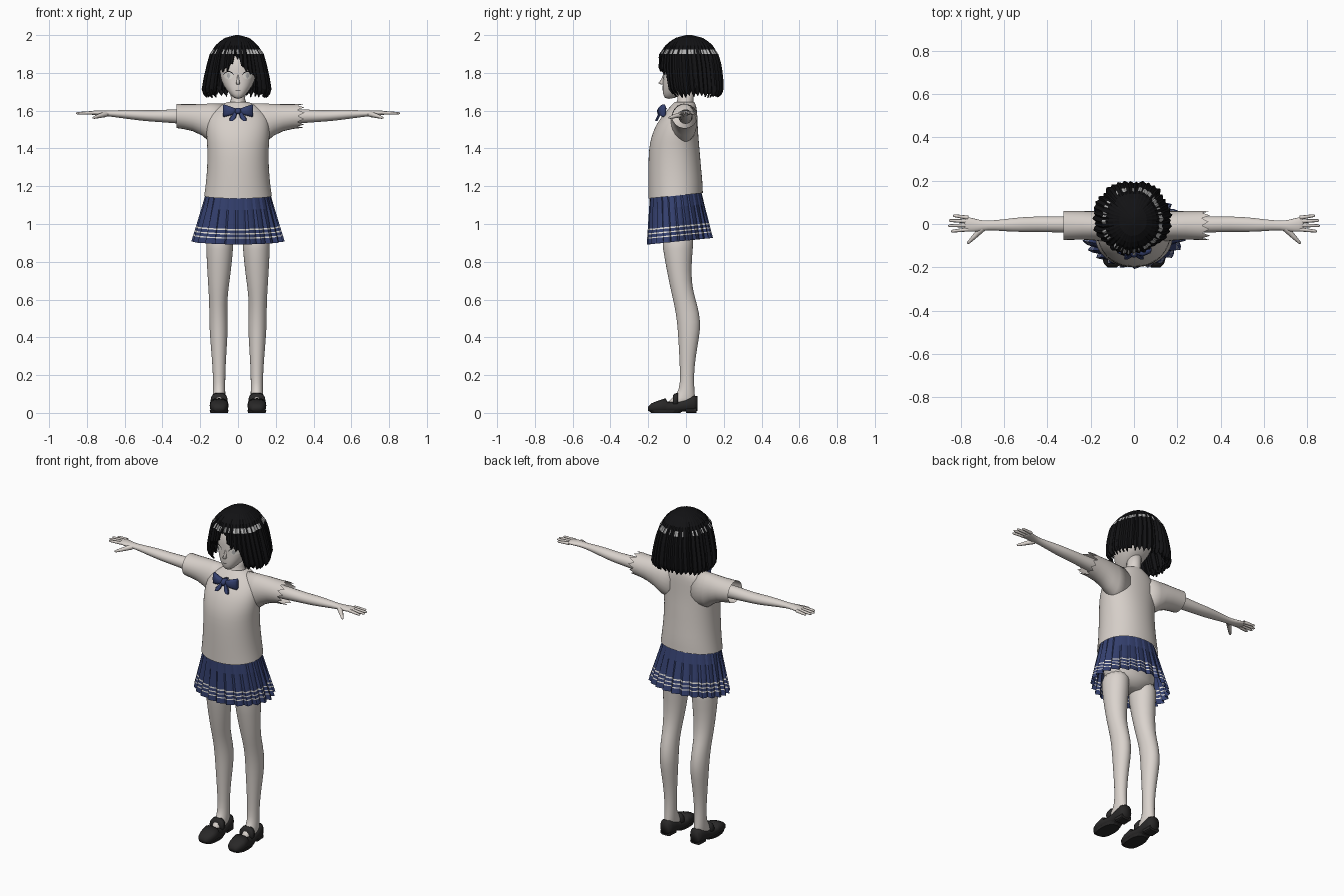
import bpy, bmesh, math, random
from math import sin, cos, pi, asin
from mathutils import Vector

random.seed(4)
if "Cube" in bpy.data.objects:
    bpy.data.objects.remove(bpy.data.objects["Cube"])


def material(name, r, g, b):
    m = bpy.data.materials.new(name)
    m.use_nodes = True
    m.diffuse_color = (r, g, b, 1)
    bsdf = m.node_tree.nodes["Principled BSDF"]
    bsdf.inputs["Base Color"].default_value = (r, g, b, 1)
    bsdf.inputs["Roughness"].default_value = 0.8
    return m


SKIN = material("pale skin", .70, .65, .61)
SHIRT = material("cream cloth", .67, .62, .58)
NAVY = material("navy cloth", .035, .052, .16)
TRIM = material("white trim", .78, .75, .70)
HAIR = material("black hair", .006, .006, .007)
SHINE = material("hair shine", .45, .45, .45)
LEATHER = material("dark leather", .022, .021, .021)
AXES = {"z": lambda t, a, b: (a, b, t), "x": lambda t, a, b: (t, a, b),
        "y": lambda t, a, b: (a, t, b)}


def build(name, verts, faces, mats, smooth=True, mirror=False, subdiv=0, slots=None):
    me = bpy.data.meshes.new(name)
    me.from_pydata(verts, [], faces)
    for m in mats:
        me.materials.append(m)
    for i, p in enumerate(me.polygons):
        p.use_smooth = smooth
        if slots:
            p.material_index = slots[i]
    bm = bmesh.new()
    bm.from_mesh(me)
    bmesh.ops.recalc_face_normals(bm, faces=bm.faces)
    bm.to_mesh(me)
    bm.free()
    ob = bpy.data.objects.new(name, me)
    bpy.context.collection.objects.link(ob)
    if mirror:
        ob.modifiers.new("mirror", "MIRROR").use_mirror_merge = False
    if subdiv:
        ob.modifiers.new("smooth", "SUBSURF").levels = subdiv
        ob.modifiers["smooth"].render_levels = subdiv
    return ob


def section(row, ang, p=1.0):
    """Point on the oval cross-section of a row (position, a0, a1, b0, b1)."""
    t, a0, a1, b0, b1 = row
    s, c = sin(ang), cos(ang)
    s, c = math.copysign(abs(s) ** p, s), math.copysign(abs(c) ** p, c)
    return t, (a0 + a1) / 2 + (a1 - a0) / 2 * s, (b0 + b1) / 2 - (b1 - b0) / 2 * c


def row_at(rows, t):
    for lo, hi in zip(rows, rows[1:]):
        if min(lo[0], hi[0]) <= t <= max(lo[0], hi[0]):
            f = (t - lo[0]) / (hi[0] - lo[0])
            return [a + (b - a) * f for a, b in zip(lo, hi)]
    return rows[-1]


def grid_faces(rows, cols, closed=True):
    return [(r * cols + c, r * cols + (c + 1) % cols,
             (r + 1) * cols + (c + 1) % cols, (r + 1) * cols + c)
            for r in range(rows - 1) for c in range(cols if closed else cols - 1)]


def loft(name, axis, rows, mat, n=16, p=1.0, caps=(True, True), tweak=None, **kw):
    verts = [AXES[axis](*section(r, 2 * pi * k / n, p)) for r in rows for k in range(n)]
    if tweak:
        verts = [tweak(i, v) for i, v in enumerate(verts)]
    faces = grid_faces(len(rows), n)
    if caps[0]:
        faces.append(tuple(range(n)))
    if caps[1]:
        faces.append(tuple(range(len(verts) - n, len(verts))))
    return build(name, verts, faces, [mat], **kw)


def tube(name, p0, p1, r0, r1, mat, n=8):
    p0, p1 = Vector(p0), Vector(p1)
    q = (p1 - p0).to_track_quat("Z", "Y")
    verts = [tuple(p0.lerp(p1, f) + q @ Vector((r * cos(2 * pi * k / n), r * sin(2 * pi * k / n), 0)))
             for f, r in ((0, r0), (.5, (r0 + r1) / 2), (.92, r1), (1, r1 * .5)) for k in range(n)]
    build(name, verts, grid_faces(4, n) + [tuple(range(3 * n, 4 * n))], [mat], mirror=True)


# Head, nose and neck
HEAD = [(1.662, -.015, .015, -.11, -.07), (1.685, -.042, .042, -.123, -.02),
        (1.73, -.078, .078, -.125, .06), (1.78, -.096, .096, -.12, .1),
        (1.85, -.1, .1, -.125, .12), (1.92, -.08, .08, -.095, .09), (1.96, -.04, .04, -.05, .05)]
loft("head", "z", HEAD, SKIN, n=28, p=.85, subdiv=1)
loft("nose", "z", [(1.738, -.008, .008, -.132, -.1), (1.746, -.01, .01, -.146, -.1),
                   (1.765, -.007, .007, -.132, -.1), (1.79, -.004, .004, -.122, -.1)], SKIN, n=8)
loft("neck", "z", [(1.58, -.07, .07, -.075, .05), (1.63, -.048, .048, -.055, .04),
                   (1.66, -.038, .038, -.045, .04), (1.74, -.04, .04, -.045, .045)], SKIN)


# Painted face details laid on the head
def face_plate(name, x0, x1, low, high, mat, mirror=True, off=.003, n=10):
    verts = []
    for f in (low, high):
        for k in range(n + 1):
            u = k / n
            x, z = x0 + (x1 - x0) * u, f(u)
            row = row_at(HEAD, z)
            ang = math.copysign(asin(min(1, abs(x) / row[2]) ** (1 / .85)), x)
            verts.append((x, section(row, ang, .85)[2] - off, z))
    build(name, verts, grid_faces(2, n + 1, False), [mat], mirror=mirror)


lid = lambda u: 1.785 + .02 * sin(pi * u) ** .6
face_plate("eye_white", .026, .074, lambda u: 1.782 - .016 * sin(pi * u) ** .6, lid, TRIM)
face_plate("iris", .041, .059, lambda u: 1.784 - .013 * sin(pi * u), lambda u: 1.786 + .014 * sin(pi * u), SHINE, off=.005)
face_plate("upper_lash", .023, .078, lid, lambda u: lid(u) + .005, HAIR, off=.004)
face_plate("mouth", -.014, .014, lambda u: 1.708, lambda u: 1.7105, HAIR, False)

# Bobbed hair with parted fringe
BOB = [(2.0, -.012, .004, .0, .03), (1.988, -.065, .055, -.05, .085), (1.955, -.112, .098, -.1, .135),
       (1.9, -.148, .134, -.135, .17), (1.84, -.164, .15, -.142, .187), (1.77, -.18, .165, -.14, .195),
       (1.71, -.19, .174, -.13, .198), (1.68, -.178, .163, -.1, .185), (1.64, -.15, .135, -.08, .15)]


def fringe(ang):
    a = abs(ang)
    if a < .24:
        return 1.89 - .085 * a / .24
    return 1.805 - .07 * (a - .24) if a < .66 else 1.672


def hair_layer(name, scale, hem, shine):
    n, high = 120, (2.0, 1.995, 1.985, 1.965, 1.945, 1.925, 1.9)
    verts, slots, low = [], [], 8
    depth = [random.uniform(.95, 1.04) for _ in range(n // 3)]
    drop = [random.uniform(-.006, .014) for _ in range(n // 3)]
    for r in range(len(high) + low):
        for k in range(n):
            ang = 2 * pi * k / n
            ang = ang - 2 * pi if ang > pi else ang
            lock = k // 3
            tip = hem(ang) + drop[lock] + (0, .016, .022)[k % 3]
            f = max(0, r - len(high) + 1) / low
            z = high[r] if r < len(high) else high[-1] + (tip - high[-1]) * f
            _, x, y = section(row_at(BOB, z), ang)
            s = scale * (1 + (depth[lock] - 1 + (.0, .025, -.02)[k % 3]) * min(1, r / 7))
            verts.append((-.007 + (x + .007) * s, .022 + (y - .022) * s, 1.8 + (z - 1.8) * (.97 if scale < 1 else 1)))
    faces = grid_faces(len(high) + low, n)
    for i in range(len(faces)):
        slots.append(1 if shine and i // n == 5 and random.random() < .5 else 0)
    faces.append(tuple(range(n)))
    slots.append(0)
    return build(name, verts, faces, [HAIR, SHINE], smooth=False, slots=slots)


ob = hair_layer("hair_outer", 1, fringe, True)
sol = ob.modifiers.new("thickness", "SOLIDIFY")
sol.thickness = .008
hair_layer("hair_under", .86, lambda a: 1.86 if abs(a) < 1.0 else 1.69, False)

# Shirt body and sleeves, the left cuff torn
loft("shirt_body", "z", [(1.14, -.18, .18, -.2, .09), (1.2, -.171, .171, -.2, .088), (1.3, -.163, .163, -.2, .08),
                         (1.4, -.162, .162, -.197, .072), (1.46, -.168, .168, -.185, .066),
                         (1.53, -.168, .168, -.158, .062), (1.585, -.155, .155, -.115, .06),
                         (1.625, -.11, .11, -.082, .055), (1.645, -.056, .056, -.06, .045)],
     SHIRT, n=32, p=.95, caps=(False, False), subdiv=1,
     tweak=lambda i, v: (v[0], v[1], v[2] + (.1 * (v[1] + .15) if v[2] < 1.25 else 0)))
SLEEVE = [(.07, -.085, .055, 1.42, 1.637), (.15, -.08, .058, 1.435, 1.637), (.19, -.075, .06, 1.468, 1.636),
          (.24, -.072, .06, 1.492, 1.634), (.29, -.073, .06, 1.503, 1.634), (.325, -.074, .06, 1.508, 1.636)]
for side, label in ((1, "left"), (-1, "right")):
    def cuff(i, v, torn=side > 0):
        if torn and i >= 24 * 5:
            return (v[0] + (.028 if i % 2 else -.012) * random.uniform(.6, 1), v[1], v[2])
        return v
    loft(label + "_sleeve", "x", [(side * r[0], *r[1:]) for r in SLEEVE], SHIRT, n=24,
         caps=(True, False), tweak=cuff)

# Arms and hands
loft("arm", "x", [(.2, -.045, .04, 1.52, 1.612), (.36, -.04, .036, 1.535, 1.607), (.45, -.036, .035, 1.541, 1.602),
                  (.52, -.038, .033, 1.547, 1.605), (.6, -.034, .022, 1.558, 1.605), (.68, -.027, .014, 1.569, 1.6),
                  (.72, -.036, .02, 1.572, 1.602), (.765, -.037, .034, 1.576, 1.601),
                  (.785, -.03, .032, 1.58, 1.597)], SKIN, mirror=True, subdiv=1)
for i, (y, reach) in enumerate(((.029, .835), (.012, .855), (-.006, .858), (-.025, .845))):
    tube("finger_%d" % (i + 1), (.765, y, 1.589), (reach, y * 1.35, 1.586), .0095, .0065, SKIN)
tube("thumb", (.7, -.02, 1.582), (.768, -.09, 1.562), .016, .007, SKIN)

# Pelvis and legs
loft("pelvis", "z", [(.9, -.06, .06, -.09, .02), (.95, -.165, .165, -.135, .05),
                     (1.05, -.165, .165, -.16, .07), (1.14, -.15, .15, -.16, .06)], SKIN, n=20)
LEG = [(.98, .095, .078, -.135, .05), (.87, .097, .073, -.125, .037), (.75, .1, .064, -.102, .028),
       (.65, .104, .053, -.082, .036), (.57, .105, .048, -.062, .062), (.48, .103, .05, -.048, .08),
       (.4, .102, .047, -.042, .071), (.3, .101, .039, -.036, .052), (.2, .1, .033, -.032, .042),
       (.12, .1, .033, -.034, .045), (.08, .1, .034, -.07, .05), (.04, .1, .036, -.12, .05)]
loft("leg", "z", [(z, c - h, c + h, f, b) for z, c, h, f, b in LEG], SKIN, mirror=True, subdiv=1)

# Strapped shoes
SHOE = [(-.2, .022, .01, .034), (-.185, .038, .005, .05), (-.15, .049, .002, .064), (-.108, .05, .002, .078),
        (-.1, .049, .002, .06), (-.05, .045, .004, .058), (0, .041, .008, .075), (.04, .04, .008, .092),
        (.06, .03, .01, .088)]
loft("shoe", "y", [(y, .1 - h, .1 + h, a, b) for y, h, a, b in SHOE], LEATHER, p=.75, mirror=True)
loft("shoe_strap", "y", [(-.068, .056, .144, .03, .094), (-.06, .055, .145, .03, .102),
                         (-.042, .057, .143, .03, .108)], LEATHER, p=.8, mirror=True)
loft("shoe_heel", "y", [(.0, .064, .136, 0, .03), (.055, .067, .133, 0, .03)], LEATHER, p=.5, mirror=True, smooth=False)
loft("shoe_sole", "z", [(0, .054, .146, -.185, -.03), (.014, .05, .15, -.195, -.01)], LEATHER, p=.8, mirror=True, smooth=False)

# Pleated skirt with striped hem
WAIST, HEM = (1.155, -.168, .168, -.19, .078), (.895, -.236, .236, -.2, .135)
levels = (1, .7, .4, .315, .285, .225, .2, .14, .115, 0)
cols = 24 * 4
verts = []
for v in levels:
    row = [h + (w - h) * v for w, h in zip(WAIST, HEM)]
    for k in range(cols):
        z, x, y = section(row, 2 * pi * k / cols)
        s = 1 + (.045, .02, -.01, -.06)[k % 4] * (1.15 - v) * .9
        verts.append((x * s, -.035 + (y + .035) * s, z + .1 * (y + .17)))
faces = grid_faces(len(levels), cols)
stripes = [1 if i // cols in (3, 5, 7) else 0 for i in range(len(faces))]
build("skirt", verts, faces, [NAVY, TRIM], smooth=False, slots=stripes)

# Neck bow
loft("bow_wing", "x", [(.004, -.138, -.118, 1.588, 1.608), (.04, -.15, -.112, 1.575, 1.622),
                       (.076, -.135, -.105, 1.566, 1.634), (.08, -.126, -.108, 1.572, 1.628)],
     NAVY, n=12, p=.7, mirror=True)
loft("bow_tail", "z", [(1.6, .0, .016, -.14, -.125), (1.56, .012, .044, -.158, -.143),
                       (1.546, .026, .046, -.164, -.15)], NAVY, n=8, p=.6, mirror=True, smooth=False)
loft("bow_knot", "z", [(1.582, -.013, .013, -.15, -.11), (1.598, -.016, .016, -.155, -.11),
                       (1.614, -.013, .013, -.146, -.1)], NAVY, n=12, p=.7)
